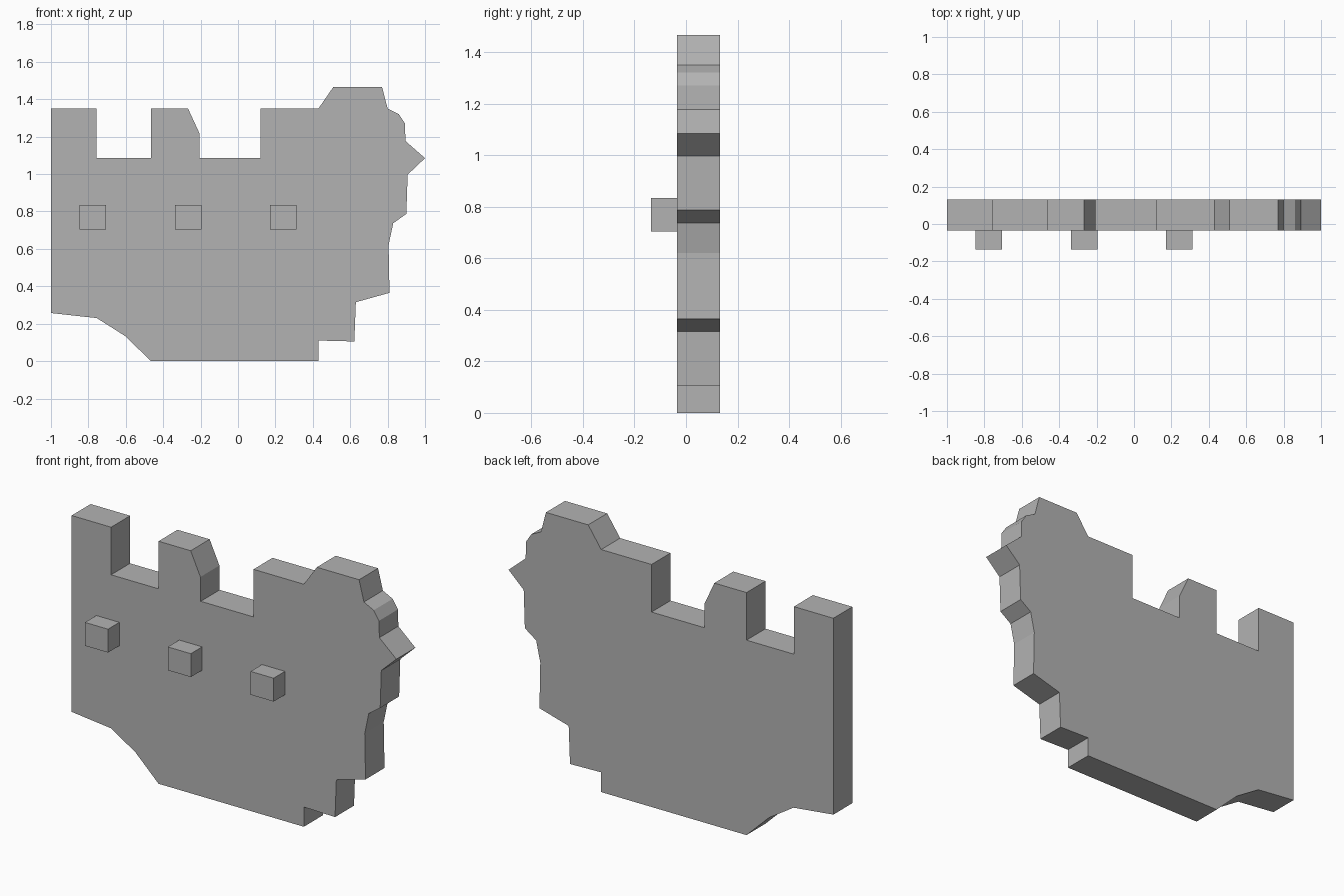
import bpy
import bmesh

default_cube = bpy.data.objects.get("Cube")
if default_cube:
    bpy.data.objects.remove(default_cube, do_unlink=True)


def make_material(name, colour):
    material = bpy.data.materials.new(name)
    material.use_nodes = True
    material.diffuse_color = colour
    shader = next(n for n in material.node_tree.nodes if n.type == "BSDF_PRINCIPLED")
    shader.inputs["Base Color"].default_value = colour
    return material


def extrude_outline(name, outline, front, back, material):
    """Turn a closed front outline of (x, z) points into a solid with flat faces."""
    bm = bmesh.new()
    face = bm.faces.new([bm.verts.new((x, front, z)) for x, z in outline])
    extruded = bmesh.ops.extrude_face_region(bm, geom=[face], use_keep_orig=True)
    moved = [v for v in extruded["geom"] if isinstance(v, bmesh.types.BMVert)]
    bmesh.ops.translate(bm, verts=moved, vec=(0, back - front, 0))
    bmesh.ops.recalc_face_normals(bm, faces=bm.faces)
    mesh = bpy.data.meshes.new(name)
    bm.to_mesh(mesh)
    bm.free()
    mesh.materials.append(material)
    part = bpy.data.objects.new(name, mesh)
    bpy.context.scene.collection.objects.link(part)
    return part


grey = make_material("plain grey", (0.45, 0.45, 0.45, 1))
WALL_FRONT, WALL_BACK, PEG_FRONT = -0.035, 0.132, -0.135
TOP, NOTCH = 1.35, 1.085

# Wall: notched top edge, then the ragged right edge, then the bottom edge
notched_top = [
    (-1, TOP), (-0.757, TOP), (-0.757, NOTCH), (-0.465, NOTCH),
    (-0.465, TOP), (-0.267, TOP), (-0.207, 1.22), (-0.205, NOTCH),
    (0.12, NOTCH), (0.12, TOP), (0.43, TOP), (0.51, 1.466), (0.77, 1.466),
]
ragged_side = [
    (0.8, TOP), (0.86, 1.32), (0.893, 1.27), (0.895, 1.177), (1, NOTCH),
    (0.907, 0.997), (0.9, 0.787), (0.83, 0.737), (0.805, 0.62), (0.81, 0.365),
    (0.63, 0.315), (0.622, 0.105),
]
bottom = [
    (0.43, 0.11), (0.43, 0), (-0.465, 0), (-0.605, 0.135),
    (-0.755, 0.23), (-1, 0.257),
]
extrude_outline("wall", notched_top + ragged_side + bottom,
                WALL_FRONT, WALL_BACK, grey)

# Row of square pegs on the front of the wall
PEG_HALF_WIDTH, PEG_LOW, PEG_HIGH = 0.071, 0.704, 0.834
for side, x in (("right", -0.777), ("middle", -0.267), ("left", 0.243)):
    left, right = x - PEG_HALF_WIDTH, x + PEG_HALF_WIDTH
    square = [(left, PEG_LOW), (right, PEG_LOW), (right, PEG_HIGH), (left, PEG_HIGH)]
    extrude_outline(side + "_peg", square, PEG_FRONT, WALL_FRONT, grey)
